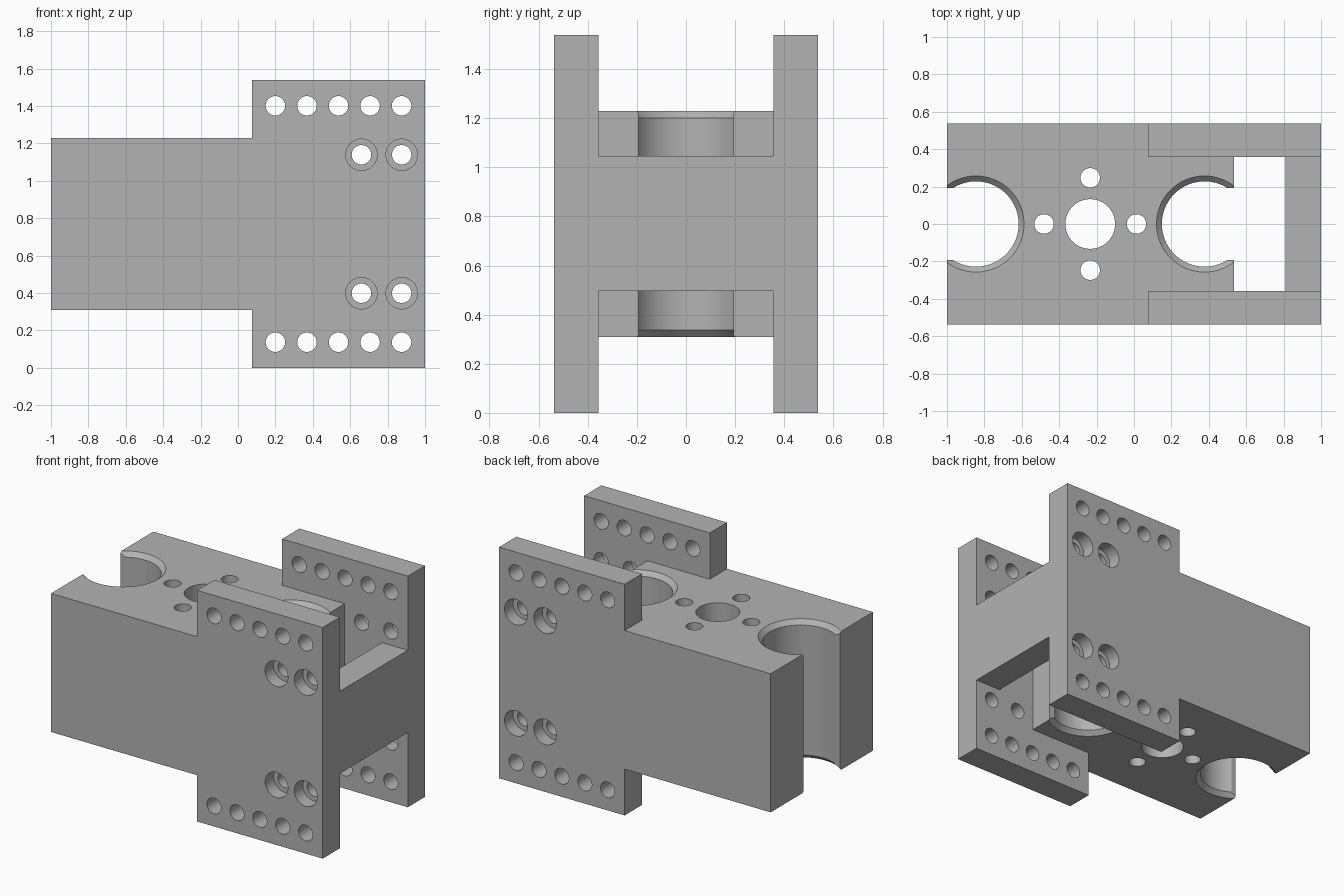
import bpy, bmesh
from math import pi, radians
from mathutils import Matrix, Vector

if "Cube" in bpy.data.objects:
    bpy.data.objects.remove(bpy.data.objects["Cube"], do_unlink=True)

# Overall dimensions
HALF_W, INNER_W, HEIGHT = 0.538, 0.357, 1.538
BODY_Z = (0.308, 1.23)
MID_Z = HEIGHT / 2
BORE_X = (-0.845, 0.377)
HOLE_R = 0.052

metal = bpy.data.materials.new("grey metal")
metal.use_nodes = True
grey = (0.45, 0.45, 0.45, 1)
metal.diffuse_color = grey
metal.node_tree.nodes["Principled BSDF"].inputs["Base Color"].default_value = grey


def add_box(bm, x, y, z):
    """Box from three (low, high) ranges."""
    size = Vector((x[1] - x[0], y[1] - y[0], z[1] - z[0]))
    centre = Vector((sum(x), sum(y), sum(z))) / 2
    bmesh.ops.create_cube(bm, size=1, matrix=Matrix.Translation(centre) @ Matrix.Diagonal(size.to_4d()))


def add_lathe(bm, profile, matrix, segments=64):
    """Closed solid turned from (radius, height) points, bottom to top."""
    rings = []
    for radius, height in profile:
        ring = bmesh.ops.create_circle(bm, segments=segments, radius=radius,
                                       matrix=matrix @ Matrix.Translation((0, 0, height)))
        rings.append(ring["verts"])
    for low, high in zip(rings, rings[1:]):
        for i in range(segments):
            j = (i + 1) % segments
            bm.faces.new((low[i], low[j], high[j], high[i]))
    bm.faces.new(rings[0])
    bm.faces.new(rings[-1])


def make_object(name, bm):
    bmesh.ops.recalc_face_normals(bm, faces=bm.faces)
    mesh = bpy.data.meshes.new(name)
    bm.to_mesh(mesh)
    bm.free()
    mesh.materials.append(metal)
    obj = bpy.data.objects.new(name, mesh)
    bpy.context.collection.objects.link(obj)
    return obj


def combine(target, tool, operation):
    """Apply a boolean and discard the tool."""
    tool.hide_render = True
    mod = target.modifiers.new(operation, "BOOLEAN")
    mod.operation, mod.solver, mod.object = operation, "EXACT", tool
    bpy.context.view_layer.objects.active = target
    bpy.ops.object.modifier_apply(modifier=mod.name)
    bpy.data.objects.remove(tool, do_unlink=True)


def box_object(name, *ranges):
    bm = bmesh.new()
    add_box(bm, *ranges)
    return make_object(name, bm)


# Main block, two tall side plates and the end crossbar, fused into one part
bracket = box_object("mounting_bracket", (-1, 0.535), (-HALF_W, HALF_W), BODY_Z)
for y in ((-HALF_W, -INNER_W), (INNER_W, HALF_W)):
    combine(bracket, box_object("side_plate", (0.075, 1), y, (0, HEIGHT)), "UNION")
crossbar = box_object("crossbar", (0.81, 1), (-INNER_W - 0.05, INNER_W + 0.05), (0.497, 1.045))
combine(bracket, crossbar, "UNION")

bm = bmesh.new()

# Two large vertical bores with chamfered rims
low, high = BODY_Z
bore = [(0.287, low - 0.03), (0.228, low + 0.029), (0.228, high - 0.029), (0.287, high + 0.03)]
for x in BORE_X:
    add_lathe(bm, bore, Matrix.Translation((x, 0, 0)), 96)

# Central hole with four small holes around it
ends = (low - 0.1, high + 0.1)
for dx, dy, radius in ((0, 0, 0.133), (1, 0, HOLE_R), (-1, 0, HOLE_R), (0, 1, HOLE_R), (0, -1, HOLE_R)):
    place = Matrix.Translation((-0.234 + 0.247 * dx, 0.247 * dy, 0))
    add_lathe(bm, [(radius, z) for z in ends], place, 48)

# Rows of cross holes and counterbored bolt holes through both plates
turn = Matrix.Rotation(pi / 2, 4, "X")
floor, outside = HALF_W - 0.09, HALF_W + 0.1
bolt = [(0.084, -outside), (0.084, -floor), (HOLE_R, -floor), (HOLE_R, floor), (0.084, floor), (0.084, outside)]
for side in (-1, 1):
    for i in range(5):
        place = Matrix.Translation((0.2 + 0.1687 * i, 0, MID_Z + side * 0.632))
        add_lathe(bm, [(HOLE_R, -outside), (HOLE_R, outside)], place @ turn, 48)
    for x in (0.66, 0.875):
        add_lathe(bm, bolt, Matrix.Translation((x, 0, MID_Z + side * 0.37)) @ turn, 48)

combine(bracket, make_object("hole_cutter", bm), "DIFFERENCE")

# Straight slots opening each bore to the nearest end
for x in ((-1.1, BORE_X[0]), (BORE_X[1], 0.6)):
    combine(bracket, box_object("slot_cutter", x, (-0.193, 0.193), (low - 0.1, high + 0.1)), "DIFFERENCE")

# Merge flat regions and keep hard machined edges
bm = bmesh.new()
bm.from_mesh(bracket.data)
bmesh.ops.remove_doubles(bm, verts=bm.verts, dist=0.0001)
bm.to_mesh(bracket.data)
bm.free()
bpy.ops.object.select_all(action="DESELECT")
bracket.select_set(True)
bpy.context.view_layer.objects.active = bracket
bpy.ops.object.shade_smooth_by_angle(angle=radians(30))
